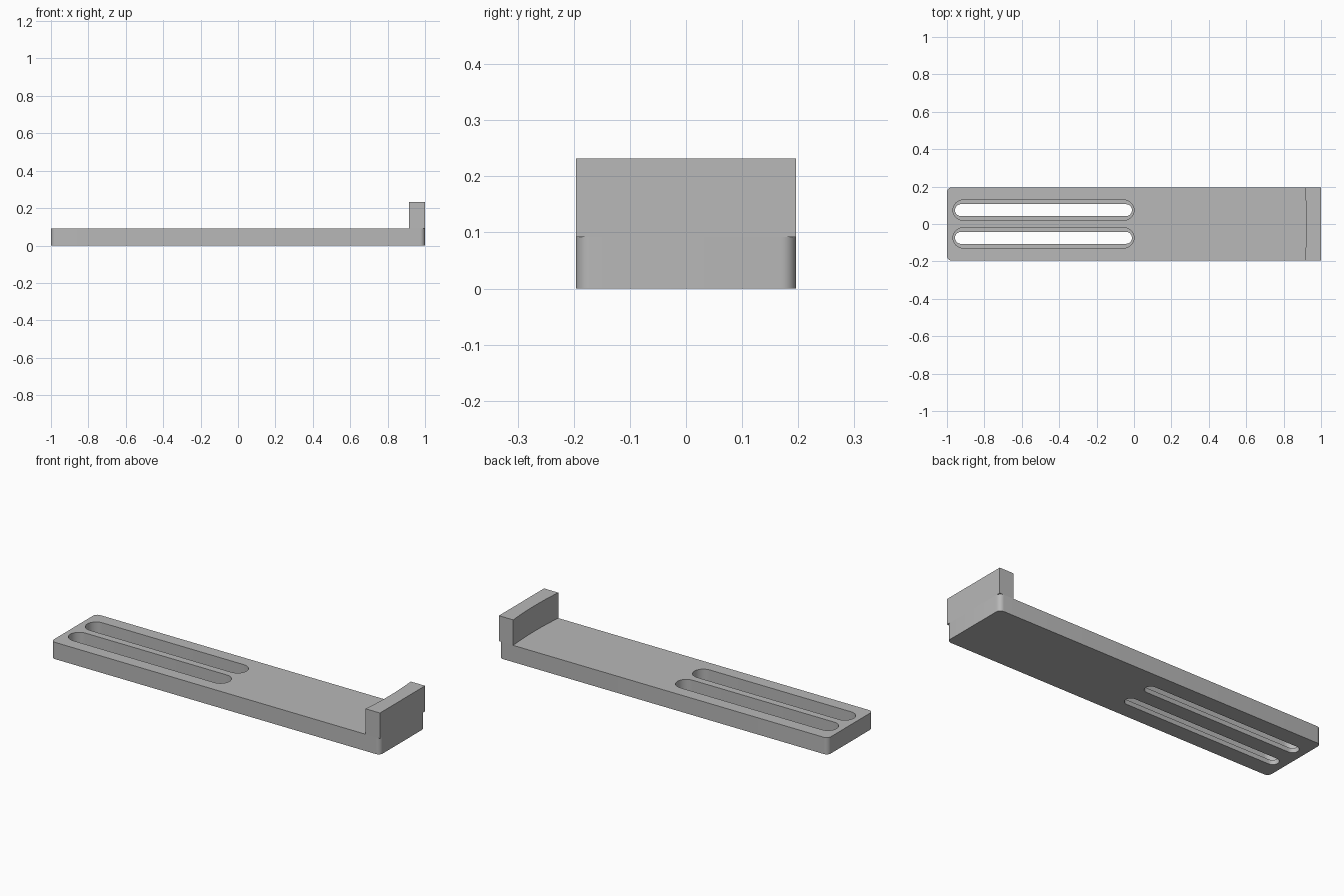
import bpy, bmesh
from math import pi, cos, sin

if "Cube" in bpy.data.objects:
    bpy.data.objects.remove(bpy.data.objects["Cube"])

HALF_W = 0.196      # half width of the bracket
PLATE_T = 0.092     # plate thickness
LIP_TOP = 0.232     # height of the end lip
LEDGE_Z = 0.025     # floor of the slot recesses

grey = bpy.data.materials.new("plain grey")
grey.use_nodes = True
grey.diffuse_color = (0.48, 0.48, 0.48, 1)
grey.node_tree.nodes["Principled BSDF"].inputs["Base Color"].default_value = (0.48, 0.48, 0.48, 1)


def arc(cx, cy, r, start, sweep, n):
    return [(cx + r * cos(start + sweep * i / n), cy + r * sin(start + sweep * i / n))
            for i in range(n + 1)]


def rounded_rect(x0, x1, y0, y1, r, n):
    """Counter-clockwise outline with round corners."""
    centres = [(x1 - r, y1 - r), (x0 + r, y1 - r), (x0 + r, y0 + r), (x1 - r, y0 + r)]
    return [p for k, (cx, cy) in enumerate(centres) for p in arc(cx, cy, r, k * pi / 2, pi / 2, n)]


def slot(x0, x1, cy, r, n=16):
    """Counter-clockwise outline with half-round ends."""
    return arc(x1 - r, cy, r, -pi / 2, pi, n) + arc(x0 + r, cy, r, pi / 2, pi, n)


def prism(name, outline, z0, z1):
    bm = bmesh.new()
    face = bm.faces.new([bm.verts.new((x, y, z0)) for x, y in outline])
    top = bmesh.ops.extrude_face_region(bm, geom=[face])["geom"]
    bmesh.ops.translate(bm, vec=(0, 0, z1 - z0),
                        verts=[v for v in top if isinstance(v, bmesh.types.BMVert)])
    bmesh.ops.recalc_face_normals(bm, faces=bm.faces)
    mesh = bpy.data.meshes.new(name)
    bm.to_mesh(mesh)
    bm.free()
    mesh.materials.append(grey)
    obj = bpy.data.objects.new(name, mesh)
    bpy.context.collection.objects.link(obj)
    return obj


def activate(obj):
    bpy.ops.object.select_all(action="DESELECT")
    obj.select_set(True)
    bpy.context.view_layer.objects.active = obj


def cut(target, cutter):
    cutter.hide_render = True
    mod = target.modifiers.new("cut", "BOOLEAN")
    mod.operation = "DIFFERENCE"
    mod.solver = "EXACT"
    mod.object = cutter
    activate(target)
    bpy.ops.object.modifier_apply(modifier=mod.name)
    bpy.data.objects.remove(cutter)


# Base plate with rounded vertical corners
plate = prism("base_plate", rounded_rect(-1, 1, -HALF_W, HALF_W, 0.026, 8), 0, PLATE_T)

# Two stepped slots: a wide recess above a narrow through opening
for side in (-1, 1):
    cy = side * 0.074
    cut(plate, prism("slot_recess", slot(-0.968, 0, cy, 0.054), LEDGE_Z, 0.2))
    cut(plate, prism("slot_opening", slot(-0.957, -0.011, cy, 0.032), -0.1, 0.15))

# Square end lip whose inner face is a shallow hollow
steps = 24
inner = []
for i in range(steps + 1):
    t = 1 - 2 * i / steps
    inner.append((0.922 - 0.009 * t * t, HALF_W * t))
lip = prism("end_lip", [(1, -HALF_W), (1, HALF_W)] + inner, PLATE_T, LIP_TOP)

# Smooth the round walls and keep the edges sharp
for obj in (plate, lip):
    activate(obj)
    bpy.ops.object.shade_smooth_by_angle(angle=pi / 6)
